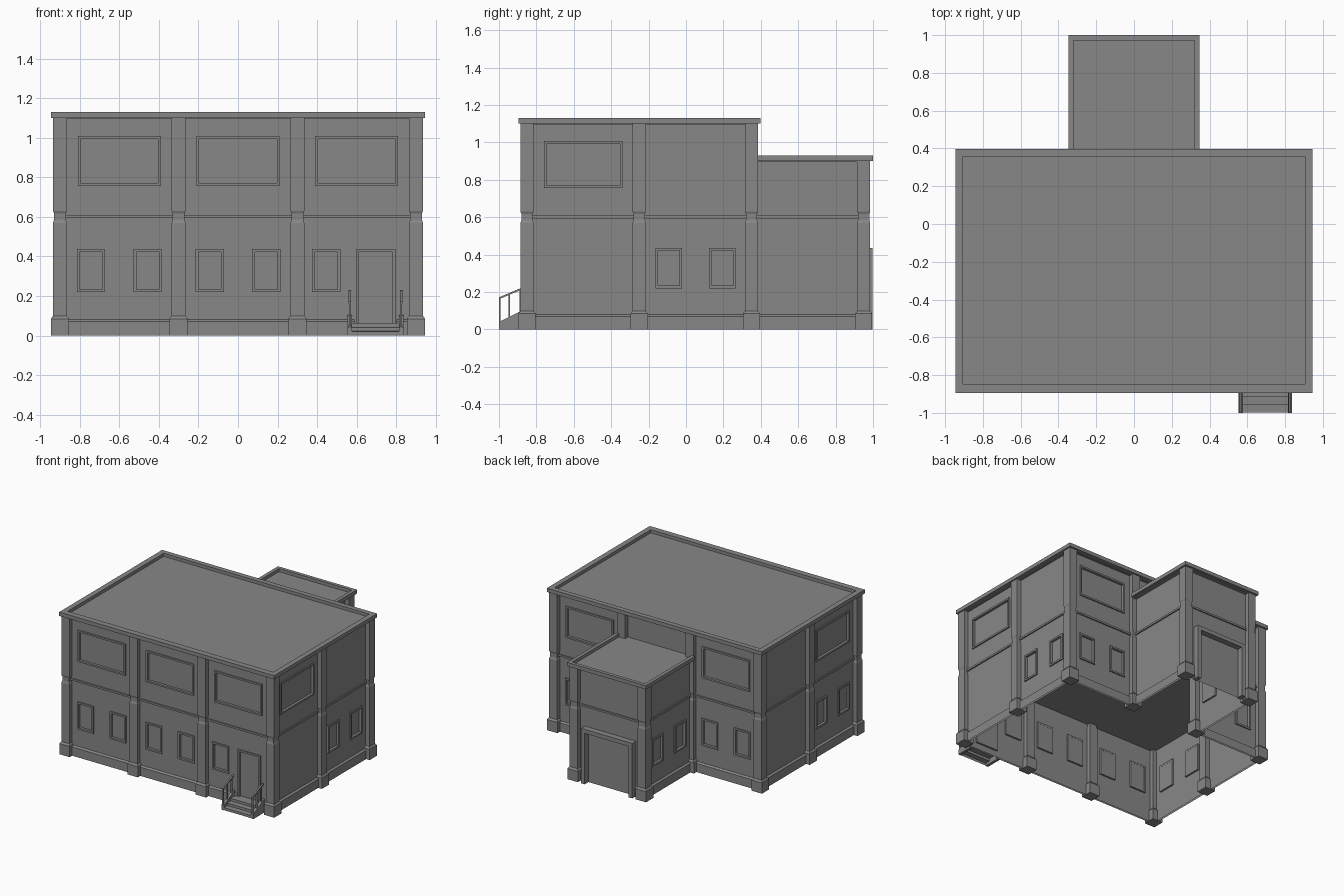
import bpy, bmesh
from math import radians
from mathutils import Matrix, Vector

if "Cube" in bpy.data.objects:
    bpy.data.objects.remove(bpy.data.objects["Cube"])

I4 = Matrix.Identity(4)
GREY = bpy.data.materials.new("mid_grey")
GREY.diffuse_color = (.245, .245, .245, 1)
GREY.use_nodes = True
GREY.node_tree.nodes["Principled BSDF"].inputs["Base Color"].default_value = GREY.diffuse_color


def link(name, data, mat=I4):
    ob = bpy.data.objects.new(name, data)
    ob.matrix_world = mat
    bpy.context.collection.objects.link(ob)
    return ob


def finish(name, bm, mat=I4):
    """Turn a bmesh into a flat shaded object."""
    me = bpy.data.meshes.new(name)
    for f in bm.faces:
        f.smooth = False
    bm.to_mesh(me)
    bm.free()
    me.materials.clear()
    me.materials.append(GREY)
    return link(name, me, mat)


def box(name, lo, hi, mat=I4):
    lo, hi = Vector(lo), Vector(hi)
    bm = bmesh.new()
    bmesh.ops.create_cube(bm, size=1)
    for v in bm.verts:
        v.co = Vector([(lo[i] + hi[i]) / 2 + v.co[i] * (hi[i] - lo[i]) for i in range(3)])
    return finish(name, bm, mat)


def strip(name, pts, a, b, mat=I4):
    """Open folded sheet: profile points swept along local x from a to b."""
    bm = bmesh.new()
    rows = [[bm.verts.new((x, *p)) for x in (a, b)] for p in pts]
    for p, q in zip(rows, rows[1:]):
        bm.faces.new((p[0], p[1], q[1], q[0]))
    return finish(name, bm, mat)


def plate(name, loops, z0, z1, mat=I4):
    """Flat outline with holes, thickened from z0 to z1 (filled curve turned into mesh)."""
    cu = bpy.data.curves.new(name, 'CURVE')
    cu.dimensions, cu.fill_mode, cu.extrude = '2D', 'BOTH', (z1 - z0) / 2
    for pts in loops:
        sp = cu.splines.new('POLY')
        sp.points.add(len(pts) - 1)
        for p, (x, y) in zip(sp.points, pts):
            p.co = (x, y, 0, 1)
        sp.use_cyclic_u = True
    tmp = link(name + "_outline", cu)
    dg = bpy.context.evaluated_depsgraph_get()
    me = bpy.data.meshes.new_from_object(tmp.evaluated_get(dg))
    bpy.data.objects.remove(tmp)
    me.transform(Matrix.Translation((0, 0, (z0 + z1) / 2)))
    bm = bmesh.new()
    bm.from_mesh(me)
    for f in bm.faces:
        f.material_index = 0
    bmesh.ops.remove_doubles(bm, verts=bm.verts, dist=1e-5)
    bmesh.ops.recalc_face_normals(bm, faces=bm.faces)
    if z1 == z0:  # single sheet faces outward
        for f in bm.faces:
            f.normal_update()
            if f.normal.z < 0:
                f.normal_flip()
    return finish(name, bm, mat)


def rect(x0, y0, x1, y1):
    return [(x0, y0), (x1, y0), (x1, y1), (x0, y1)]


def column(x, y, top):
    rings = [(0, .0455), (.085, .0455), (.1, .035), (.57, .035), (.585, .03),
             (.618, .03), (.63, .035), (top, .035)]
    bm = bmesh.new()
    prev = None
    for z, h in rings:
        ring = [bm.verts.new((x + a * h, y + b * h, z)) for a, b in rect(-1, -1, 1, 1)]
        if prev:
            for i in range(4):
                j = (i + 1) % 4
                bm.faces.new((prev[i], prev[j], ring[j], ring[i]))
        else:
            bm.faces.new(ring[::-1])
        prev = ring
    bm.faces.new(prev)
    finish("column", bm)


BIG = rect(-.21, .757, .21, 1.008)
SMALL = [rect(c - .071, .22, c + .071, .437) for c in (-.143, .143)]
DOOR = rect(-.004, .05, .196, .437)


def inset(r, d):
    (x0, y0), (x1, y1) = r[0], r[2]
    return rect(x0 + d, y0 + d, x1 - d, y1 - d)


def bay(name, x, y, angle, openings=(), top=1.1, plinth=((-.3, .3),)):
    """One 0.6 wide wall module; local x along wall, y up, z outward."""
    m = (Matrix.Translation((x, y, 0)) @ Matrix.Rotation(radians(angle), 4, 'Z')
         @ Matrix.Rotation(radians(90), 4, 'X'))
    plate(name + "_wall", [rect(-.3, 0, .3, top)] + [inset(o, .006) for o in openings], 0, 0, m)
    for o in openings:
        plate(name + "_frame", [o, inset(o, .014)], -.014, .01, m)
        a, b = inset(o, .01)[0], inset(o, .01)[2]
        box(name + "_pane", (*a, -.013), (*b, -.01), m)
    for a, b in plinth:
        strip(name + "_plinth", [(0, .014), (.07, .014), (.08, 0)], a, b, m)
    strip(name + "_band", [(.594, 0), (.594, .01), (.609, .01), (.609, 0)], -.3, .3, m)
    return m


# Wall bays
bay("front_left", -.6, -.85, 0, [BIG] + SMALL)
bay("front_middle", 0, -.85, 0, [BIG] + SMALL)
bay("front_right", .6, -.85, 0, [BIG, rect(-.227, .22, -.082, .437), DOOR],
    plinth=((-.3, -.01), (.2, .3)))
bay("right_front", .9, -.55, 90, [BIG])
bay("right_back", .9, .05, 90, SMALL)
bay("left_front", -.9, -.55, 270, [BIG] + SMALL)
bay("left_back", -.9, .05, 270)
bay("back_right", .6, .35, 180, [BIG] + SMALL)
bay("back_left", -.6, .35, 180, [BIG] + SMALL)
bay("annex_right", .3, .65, 90, top=.9)
bay("annex_left", -.3, .65, 270, SMALL, top=.9)
garage = bay("annex_back", 0, .95, 180, top=.9, plinth=((-.3, -.22), (.22, .3)))
box("wall_above_annex", (-.3, .347, .88), (.3, .35, 1.1))

# Garage door surround
plate("garage_frame", [[(-.225, 0), (-.225, .437), (.225, .437), (.225, 0),
                        (.193, 0), (.193, .405), (-.193, .405), (-.193, 0)]], -.01, .047, garage)

# Columns
for x in (-.9, -.3, .3, .9):
    column(x, -.85, 1.1)
    column(x, .35, 1.1)
for s in (-1, 1):
    column(.9 * s, -.25, 1.1)
    column(.3 * s, .95, .9)

# Floor between the storeys
box("upper_floor", (-.9, -.85, .597), (.9, .35, .603))
box("annex_upper_floor", (-.3, .35, .597), (.3, .95, .603))

# Roofs and parapet cornices
plate("main_cornice", [rect(-.946, -.896, .946, .398), rect(-.904, -.848, .904, .358)], 1.1, 1.13)
box("main_roof", (-.91, -.86, 1.095), (.91, .365, 1.105))
plate("annex_cornice", [[(-.348, .385), (-.32, .385), (-.32, .972), (.32, .972),
                         (.32, .385), (.348, .385), (.348, 1), (-.348, 1)]], .9, .93)
box("annex_roof", (-.33, .35, .895), (.33, .98, .905))

# Entrance steps
steps = []
for i in range(3):
    y = -.997 + .04 * i
    steps += [(y, .022 * i), (y, .02 + .022 * i)]
strip("steps", steps + [(-.85, .064)], .57, .82)

# Stringers and handrails
side = Matrix(((0, 0, 1, 0), (1, 0, 0, 0), (0, 1, 0, 0), (0, 0, 0, 1)))
for x in (.565, .825):
    plate("stringer", [[(-1, 0), (-.86, 0), (-.86, .105), (-.88, .1), (-1, .04)]],
          x - .011, x + .011, side)
    plate("handrail", [[(-1, .162), (-.865, .219), (-.865, .229), (-1, .172)]],
          x - .006, x + .006, side)
    for y, z0, z1 in ((-.995, .03, .168), (-.945, .055, .19), (-.887, .08, .214)):
        box("rail_post", (x - .005, y - .004, z0), (x + .005, y + .004, z1))
